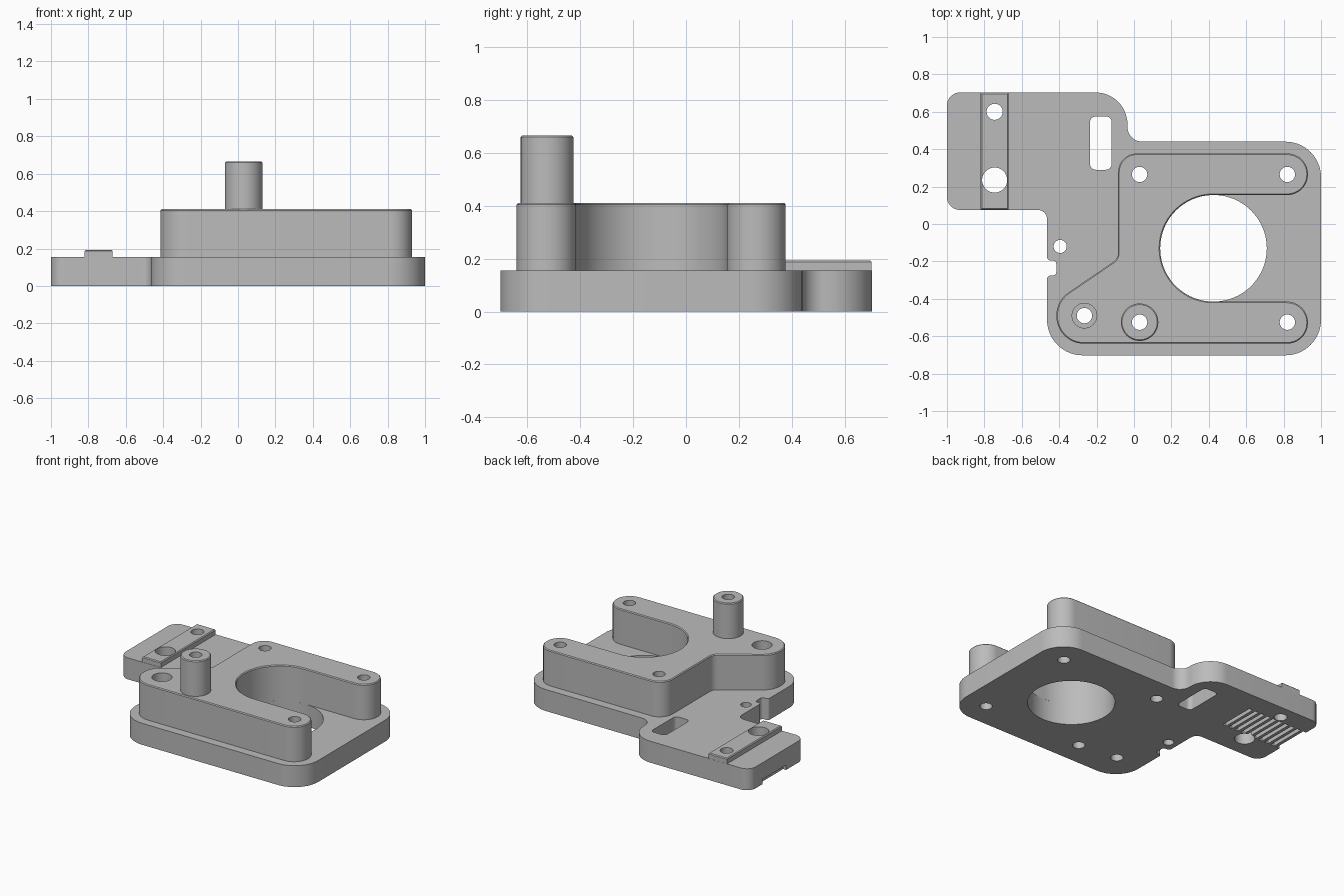
import bpy
import bmesh
from math import atan2, cos, sin, tan, pi, radians
from mathutils import Vector, Matrix

if "Cube" in bpy.data.objects:
    bpy.data.objects.remove(bpy.data.objects["Cube"])

GREY = (0.5, 0.5, 0.5, 1)
grey = bpy.data.materials.new("plain grey")
grey.use_nodes = True
grey.diffuse_color = GREY
grey.node_tree.nodes["Principled BSDF"].inputs["Base Color"].default_value = GREY


def rounded(corners):
    """Counter-clockwise outline from (x, y, fillet radius) corners."""
    out = []
    for i, (x, y, r) in enumerate(corners):
        p = Vector((x, y))
        if r == 0:
            out.append(p)
            continue
        d1 = (Vector(corners[i - 1][:2]) - p).normalized()
        d2 = (Vector(corners[(i + 1) % len(corners)][:2]) - p).normalized()
        half = d1.angle(d2) / 2
        c = p + (d1 + d2).normalized() * r / sin(half)
        a, b = p + d1 * r / tan(half) - c, p + d2 * r / tan(half) - c
        start = atan2(a.y, a.x)
        sweep = (atan2(b.y, b.x) - start + pi) % (2 * pi) - pi
        n = max(4, int(abs(sweep) / radians(6)))
        for k in range(n + 1):
            t = start + sweep * k / n
            out.append(c + Vector((cos(t), sin(t))) * r)
    return out


def circle(x, y, r, n=48):
    return [Vector((x + r * cos(2 * pi * k / n), y + r * sin(2 * pi * k / n)))
            for k in range(n)]


def inset(loop, d):
    """Shift a counter-clockwise loop inward."""
    out = []
    for i, p in enumerate(loop):
        t1 = (p - loop[i - 1]).normalized()
        t2 = (loop[(i + 1) % len(loop)] - p).normalized()
        n1, n2 = Vector((-t1.y, t1.x)), Vector((-t2.y, t2.x))
        out.append(p + (n1 + n2) * d / (1 + n1.dot(n2)))
    return out


def finish(name, bm):
    bmesh.ops.recalc_face_normals(bm, faces=bm.faces)
    mesh = bpy.data.meshes.new(name)
    bm.to_mesh(mesh)
    bm.free()
    mesh.materials.append(grey)
    obj = bpy.data.objects.new(name, mesh)
    bpy.context.collection.objects.link(obj)
    return obj


def solid(name, outline, holes, z0, z1, chamfer=0):
    """Extruded outline with through holes and an optional top chamfer."""
    bm = bmesh.new()
    caps = [[], []]
    for i, loop in enumerate([outline] + holes):
        if i == 0 and chamfer:
            levels = [(loop, z0), (loop, z1 - chamfer), (inset(loop, chamfer), z1)]
        else:
            levels = [(loop, z0), (loop, z1)]
        rings = [[bm.verts.new((p.x, p.y, z)) for p in pts] for pts, z in levels]
        n = len(loop)
        for low, high in zip(rings, rings[1:]):
            for k in range(n):
                m = (k + 1) % n
                bm.faces.new((low[k], low[m], high[m], high[k]))
        for cap, ring in zip(caps, (rings[0], rings[-1])):
            cap += [bm.edges.get((ring[k - 1], ring[k])) for k in range(n)]
    for cap in caps:
        bmesh.ops.triangle_fill(bm, edges=cap, use_beauty=True, normal=(0, 0, 1))
    return finish(name, bm)


def select_only(obj):
    bpy.ops.object.select_all(action="DESELECT")
    obj.select_set(True)
    bpy.context.view_layer.objects.active = obj


def cut(obj, cutter):
    cutter.hide_render = True
    mod = obj.modifiers.new("cut", "BOOLEAN")
    mod.operation, mod.solver, mod.object = "DIFFERENCE", "EXACT", cutter
    select_only(obj)
    bpy.ops.object.modifier_apply(modifier=mod.name)
    bpy.data.objects.remove(cutter)


PLATE, BLOCK, POST, RAIL = 0.155, 0.41, 0.665, 0.193
BOLT = 0.041

# Shared hole positions
back_bolts = [circle(x, 0.265, BOLT) for x in (0.03, 0.82)]
front_bolts = [circle(x, -0.525, BOLT) for x in (0.03, 0.82)]
corner_bolt = circle(-0.265, -0.49, BOLT)
rail_holes = [circle(-0.745, 0.6, 0.043), circle(-0.745, 0.235, 0.067)]
block_holes = back_bolts + front_bolts + [corner_bolt]

# Base plate with side tab and edge notch
plate_outline = rounded([
    (-1, 0.075, 0.07), (-0.465, 0.075, 0.05), (-0.465, -0.195, 0.02),
    (-0.415, -0.195, 0.02), (-0.415, -0.275, 0.02), (-0.465, -0.275, 0.02),
    (-0.465, -0.702, 0.19), (1, -0.702, 0.19), (1, 0.44, 0.19),
    (-0.035, 0.44, 0.08), (-0.035, 0.703, 0.17), (-1, 0.703, 0.07)])
window = rounded([(-0.235, 0.29, 0.03), (-0.12, 0.29, 0.03),
                  (-0.12, 0.575, 0.03), (-0.235, 0.575, 0.03)])
motor_hole = circle(0.425, -0.13, 0.285, 80)
small_hole = circle(-0.395, -0.12, 0.035)
plate = solid("base_plate", plate_outline,
              block_holes + rail_holes + [window, motor_hole, small_hole], 0, PLATE)

# Row of belt grooves under the tab
bm = bmesh.new()
for i in range(10):
    place = Matrix.Translation((-0.99 + 0.051 * i, 0.42, 0))
    bmesh.ops.create_cube(bm, size=1, matrix=place @ Matrix.Diagonal((0.028, 0.27, 0.07, 1)))
cut(plate, finish("groove_cutter", bm))

# Raised block with U-shaped opening and a counterbored corner hole
block_outline = rounded([
    (-0.415, -0.64, 0.148), (0.93, -0.64, 0.112), (0.93, -0.415, 0.112),
    (0.14, -0.415, 0.284), (0.14, 0.155, 0.284), (0.93, 0.155, 0.11),
    (0.93, 0.377, 0.11), (-0.085, 0.377, 0.1), (-0.085, -0.185, 0.06),
    (-0.415, -0.41, 0.148)])
block = solid("raised_block", block_outline, block_holes, PLATE, BLOCK, 0.006)
cut(block, solid("counterbore_cutter", circle(-0.265, -0.49, 0.066), [],
                 BLOCK - 0.1, BLOCK + 0.1))

# Hollow post
post = solid("post", circle(0.03, -0.525, 0.1, 64), [front_bolts[0]], BLOCK, POST, 0.006)

# Rail strip across the tab
strip = rounded([(-0.82, 0.077, 0), (-0.67, 0.077, 0), (-0.67, 0.702, 0), (-0.82, 0.702, 0)])
rail = solid("rail_strip", strip, rail_holes, PLATE, RAIL, 0.006)

for part in (plate, block, post, rail):
    select_only(part)
    bpy.ops.object.shade_smooth_by_angle(angle=radians(30))
